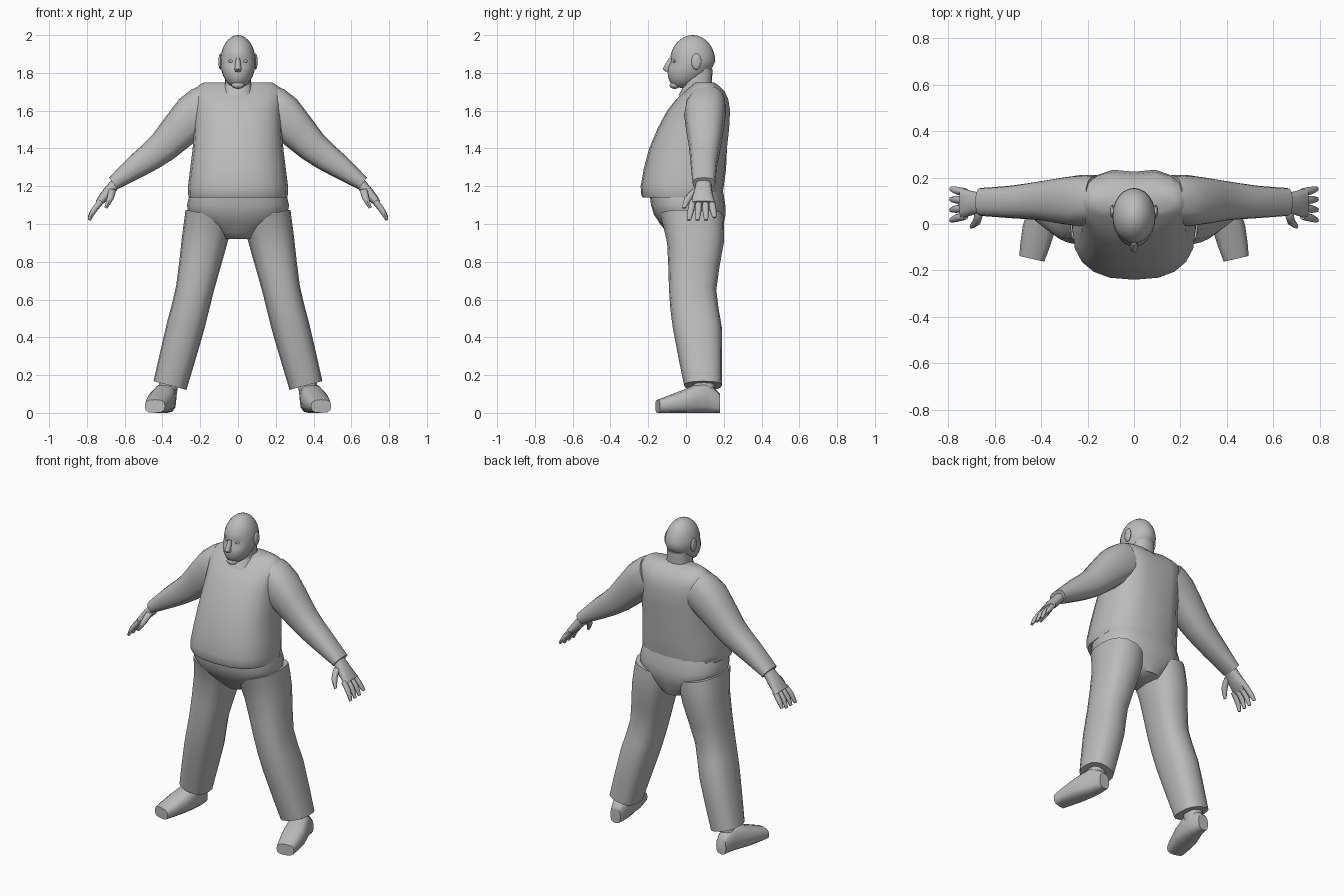
import bpy, bmesh, math
from mathutils import Vector

default_cube = bpy.data.objects.get("Cube")
if default_cube:
    bpy.data.objects.remove(default_cube, do_unlink=True)

# One plain colour for the whole figure
COLOUR = (0.5, 0.5, 0.5, 1)
grey = bpy.data.materials.new("plain_grey")
grey.use_nodes = True
grey.diffuse_color = COLOUR
grey.node_tree.nodes["Principled BSDF"].inputs["Base Color"].default_value = COLOUR

SIDEWAYS, UPWARD = Vector((0, 1, 0)), Vector((0, 0, 1))


def finish(name, bm, mirror):
    """Turn a bmesh into a smooth object, with a mirrored twin if asked."""
    bmesh.ops.recalc_face_normals(bm, faces=bm.faces)
    mesh = bpy.data.meshes.new(name)
    bm.to_mesh(mesh)
    bm.free()
    mesh.materials.append(grey)
    part = bpy.data.objects.new(name, mesh)
    bpy.context.collection.objects.link(part)
    bpy.ops.object.select_all(action="DESELECT")
    part.select_set(True)
    bpy.context.view_layer.objects.active = part
    bpy.ops.object.shade_smooth_by_angle(angle=math.radians(50))
    if mirror:
        modifier = part.modifiers.new("Mirror", "MIRROR")
        modifier.use_mirror_merge = False


def ring(x, y, z, wide, deep):
    """Centre and half sizes of one cross-section."""
    return Vector((x, y, z, wide, deep))


def smooth_path(keys, steps):
    """Fill in extra cross-sections on a smooth curve through the keys."""
    path = []
    for i, (start, end) in enumerate(zip(keys, keys[1:])):
        before = keys[max(i - 1, 0)]
        after = keys[min(i + 2, len(keys) - 1)]
        leave, arrive = (end - before) / 2, (after - start) / 2
        for step in range(steps):
            t = step / steps
            ease = t * t * (3 - 2 * t)
            path.append(start.lerp(end, ease) + leave * t * (1 - t) ** 2
                        - arrive * t * t * (1 - t))
    return path + [keys[-1]]


def rounded(value, power):
    return math.copysign(abs(value) ** power, value)


def loft(name, keys, sides=16, power=0.8, steps=2, depth=SIDEWAYS,
         mirror=False, sculpt=None):
    """Skin rounded cross-sections that stand square to their path."""
    bm = bmesh.new()
    path = smooth_path(keys, steps)
    loops = []
    for i, section in enumerate(path):
        ahead = path[min(i + 1, len(path) - 1)] - path[max(i - 1, 0)]
        across = depth.cross(ahead.to_3d() if len(ahead) == 3 else Vector(ahead[:3]))
        across = across.normalized() * section[3]
        inward = depth * section[4]
        centre = Vector(section[:3])
        angles = [math.tau * k / sides for k in range(sides)]
        loops.append([bm.verts.new(centre + across * rounded(math.cos(a), power)
                                   + inward * rounded(math.sin(a), power))
                      for a in angles])
    for low, high in zip(loops, loops[1:]):
        for k in range(sides):
            bm.faces.new((low[k - 1], low[k], high[k], high[k - 1]))
    for end in (loops[0], loops[-1]):
        bm.faces.new(end)
    if sculpt:
        for vert in bm.verts:
            sculpt(vert.co)
    finish(name, bm, mirror)


def blob(name, centre, size, mirror=False, segments=12, sculpt=None):
    """An ellipsoid with the given half sizes."""
    bm = bmesh.new()
    bmesh.ops.create_uvsphere(bm, u_segments=segments, v_segments=segments * 2 // 3,
                              radius=1)
    bmesh.ops.scale(bm, vec=size, verts=bm.verts)
    bmesh.ops.translate(bm, vec=centre, verts=bm.verts)
    if sculpt:
        for vert in bm.verts:
            sculpt(vert.co)
    finish(name, bm, mirror)


# Shirt: heavy belly, groove down the spine, hem raised at the back
def shape_back(co):
    if co.y > 0.1 and abs(co.x) < 0.03 and co.z > 1.35:
        co.y -= 0.015
    if co.y > 0.1 and co.z < 1.15:
        co.z += 0.03


loft("shirt_body", [
    ring(0, -.02, 1.14, wide=.26, deep=.21),
    ring(0, -.02, 1.2, wide=.265, deep=.22),
    ring(0, .015, 1.4, wide=.24, deep=.21),
    ring(0, .07, 1.6, wide=.23, deep=.17),
    ring(0, .1, 1.7, wide=.24, deep=.11),
    ring(0, .1, 1.75, wide=.18, deep=.05),
], sides=20, sculpt=shape_back)
loft("collar", [
    ring(0, .045, 1.68, wide=.085, deep=.085),
    ring(0, .065, 1.745, wide=.07, deep=.07),
], steps=1)

# Sleeves, from inside the shoulder to the cuff
loft("sleeve", [
    ring(.16, .11, 1.62, wide=.12, deep=.1),
    ring(.235, .1, 1.575, wide=.115, deep=.11),
    ring(.395, .1, 1.41, wide=.085, deep=.085),
    ring(.53, .095, 1.31, wide=.065, deep=.07),
    ring(.66, .095, 1.215, wide=.038, deep=.06),
], mirror=True)

# Hands
loft("palm", [
    ring(.62, .095, 1.25, wide=.026, deep=.036),
    ring(.69, .09, 1.165, wide=.029, deep=.05),
    ring(.74, .09, 1.11, wide=.018, deep=.066),
], sides=12, mirror=True)
for i, finger in enumerate(("index", "middle", "ring", "little")):
    base, tip = .035 + i * .034, .016 + i * .045
    lift = .014 if finger == "little" else 0
    loft(finger + "_finger", [
        ring(.725, base, 1.12, wide=.016, deep=.017),
        ring(.765, (base + tip) / 2, 1.07, wide=.015, deep=.017),
        ring(.788, tip, 1.02 + lift, wide=.008, deep=.01),
    ], sides=8, power=1, mirror=True)
loft("thumb", [
    ring(.665, .06, 1.185, wide=.02, deep=.026),
    ring(.675, .015, 1.14, wide=.018, deep=.022),
    ring(.7, -.01, 1.085, wide=.008, deep=.01),
], sides=8, power=1, mirror=True)

# Trousers
loft("trouser_seat", [
    ring(0, 0, 1.18, wide=.25, deep=.195),
    ring(0, .02, 1.05, wide=.26, deep=.19),
    ring(0, .05, .92, wide=.08, deep=.12),
], sides=20, steps=3)
loft("trouser_leg", [
    ring(.15, .03, 1.05, wide=.13, deep=.17),
    ring(.18, .05, .9, wide=.12, deep=.15),
    ring(.23, .035, .65, wide=.1, deep=.125),
    ring(.28, .06, .45, wide=.1, deep=.13),
    ring(.36, .09, .145, wide=.09, deep=.1),
], mirror=True)

# Feet
loft("ankle", [
    ring(.355, .1, .24, wide=.05, deep=.055),
    ring(.38, .09, .06, wide=.05, deep=.06),
], sides=12, steps=1, mirror=True)
loft("shoe", [
    ring(.375, .18, .05, wide=.035, deep=.05),
    ring(.38, .1, .08, wide=.055, deep=.08),
    ring(.41, -.02, .06, wide=.07, deep=.06),
    ring(.44, -.15, .035, wide=.055, deep=.035),
], sides=12, power=.7, depth=UPWARD, mirror=True)


# Head: jaw drawn forward below the cheeks, hollow eye sockets
def shape_face(co):
    drop = max(0, 1.86 - co.z)
    co.y -= drop * 0.4
    if co.y < -.03 and .015 < abs(co.x) < .065 and abs(co.z - 1.86) < .01:
        co.y += .013


loft("neck", [
    ring(0, .06, 1.66, wide=.075, deep=.075),
    ring(0, .065, 1.82, wide=.066, deep=.075),
], steps=1)
blob("head", (0, .035, 1.86), (.093, .12, .14), segments=24, sculpt=shape_face)

# Facial features
loft("nose", [
    ring(0, -.08, 1.88, wide=.01, deep=.01),
    ring(0, -.1, 1.82, wide=.018, deep=.024),
    ring(0, -.085, 1.805, wide=.012, deep=.01),
], sides=10, power=1)
blob("chin", (0, -.06, 1.735), (.035, .027, .02))
blob("upper_lip", (0, -.083, 1.784), (.027, .012, .007))
blob("lower_lip", (0, -.08, 1.77), (.024, .012, .007))
blob("eye", (.036, -.06, 1.863), (.016, .008, .009), mirror=True)
blob("ear", (.093, .055, 1.86), (.011, .027, .043), mirror=True)
